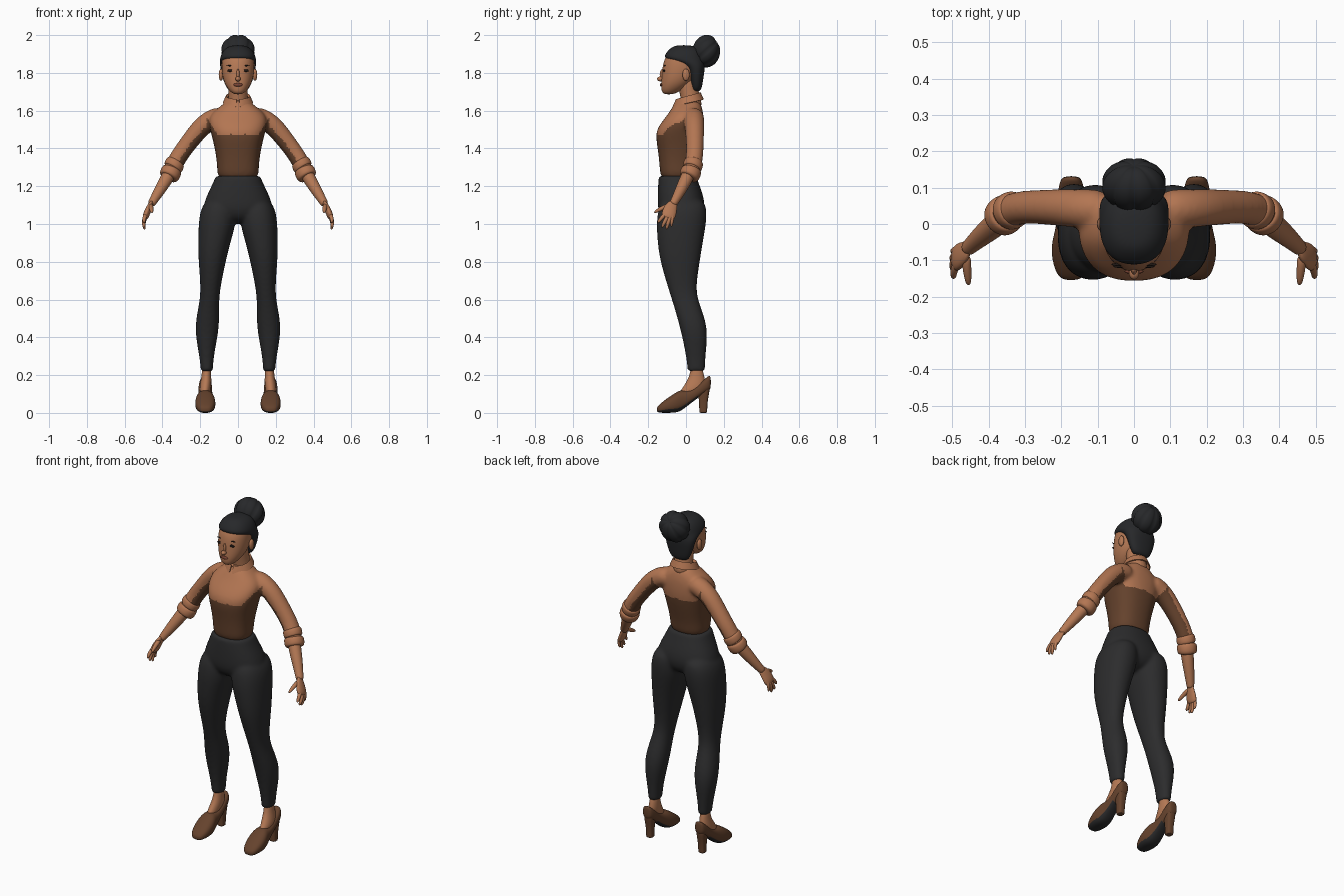
import bpy, bmesh
from math import sin, cos, pi, copysign, exp
from mathutils import Vector

cube = bpy.data.objects.get("Cube")
if cube:
    bpy.data.objects.remove(cube)


def material(name, rgb):
    m = bpy.data.materials.new(name)
    m.use_nodes = True
    m.diffuse_color = (*rgb, 1)
    m.node_tree.nodes["Principled BSDF"].inputs["Base Color"].default_value = (*rgb, 1)
    return m


SKIN = material("skin", (.46, .19, .09))
TAN = material("shirt tan", (.45, .18, .085))
BROWN = material("shirt brown", (.13, .055, .026))
LEATHER = material("shoe brown", (.13, .055, .026))
BLACK = material("trouser black", (.025, .025, .026))
HAIR = material("hair black", (.02, .021, .023))
DARK = material("eye dark", (.015, .01, .008))
LIP = material("lip brown", (.2, .06, .035))


def section(center, u, v, n=2.0, seg=20):
    """Superellipse ring spanned by the axes u and v."""
    ring = []
    for i in range(seg):
        c, s = cos(2 * pi * i / seg), sin(2 * pi * i / seg)
        ring.append(Vector(center) + Vector(u) * copysign(abs(c) ** (2 / n), c)
                    + Vector(v) * copysign(abs(s) ** (2 / n), s))
    return ring


def levels(rows, n=2.0):
    """Horizontal rings from rows of z, x min, x max, y min, y max."""
    return [section(((a + b) / 2, (c + d) / 2, z), ((b - a) / 2, 0, 0), (0, (d - c) / 2, 0), n)
            for z, a, b, c, d in rows]


def centred(rows, n=2.0):
    return levels([(z, -w, w, c, d) for z, w, c, d in rows], n)


def tube(points, flat=1.0):
    """Rings across a path of x, y, z, radius."""
    path = [Vector(p[:3]) for p in points]
    rings = []
    for i, p in enumerate(points):
        t = (path[min(i + 1, len(path) - 1)] - path[max(i - 1, 0)]).normalized()
        v = t.cross(Vector((1, 0, 0))).normalized()
        rings.append(section(path[i], v.cross(t) * p[3] * flat, v * p[3]))
    return rings


def mirrored(rings):
    return [[Vector((-p.x, p.y, p.z)) for p in ring] for ring in rings]


def finish(name, bm, mats, mods=()):
    """Make an object, apply its modifiers and shade it smooth."""
    bmesh.ops.recalc_face_normals(bm, faces=bm.faces)
    me = bpy.data.meshes.new(name)
    bm.to_mesh(me)
    bm.free()
    ob = bpy.data.objects.new(name, me)
    bpy.context.scene.collection.objects.link(ob)
    for kind, settings in mods:
        mod = ob.modifiers.new(kind.title(), kind)
        for key, value in settings.items():
            setattr(mod, key, value)
    dg = bpy.context.evaluated_depsgraph_get()
    ob.data = bpy.data.meshes.new_from_object(ob.evaluated_get(dg))
    ob.modifiers.clear()
    ob.data.materials.clear()
    for m in mats:
        ob.data.materials.append(m)
    ob.data.shade_smooth()
    ob.data.set_sharp_from_angle(angle=1)
    return ob


SUBSURF = ("SUBSURF", {"levels": 2})
MERGE = [SUBSURF, ("REMESH", {"mode": "VOXEL", "voxel_size": .009}),
         ("SMOOTH", {"factor": .5, "iterations": 7})]


def loft(name, parts, mats, mods=(SUBSURF,)):
    bm = bmesh.new()
    for rings in parts:
        rows = [[bm.verts.new(p) for p in ring] for ring in rings]
        for a, b in zip(rows, rows[1:]):
            for i in range(len(a)):
                j = (i + 1) % len(a)
                bm.faces.new((a[i], a[j], b[j], b[i]))
        bm.faces.new(rows[0])
        bm.faces.new(rows[-1])
    return finish(name, bm, mats, mods)


def pair(name, parts, mats, mods=(SUBSURF,)):
    left = loft("left_" + name, parts, mats, mods)
    return left, loft("right_" + name, [mirrored(p) for p in parts], mats, mods)


def ball(name, center, radii, mat, shape=None):
    bm = bmesh.new()
    bmesh.ops.create_uvsphere(bm, u_segments=48 if shape else 20, v_segments=24 if shape else 12, radius=1)
    for v in bm.verts:
        p = shape(v.co) if shape else v.co
        v.co = [c + r * q for c, r, q in zip(center, radii, p)]
    return finish(name, bm, [mat])


# Trousers: hips and both legs merged into one skin
hips = centred([(1.256, .12, -.145, .056), (1.25, .12, -.145, .056), (1.2, .142, -.15, .075),
                (1.13, .178, -.152, .1), (1.06, .19, -.15, .1), (1.0, .1, -.1, .05)], 2.3)
leg = levels([(1.14, .03, .16, -.12, .09), (1.08, .01, .2, -.15, .113), (1.0, .01, .21, -.158, .108),
              (.9, .04, .212, -.152, .09), (.8, .065, .21, -.138, .074), (.65, .096, .196, -.092, .05),
              (.57, .1, .208, -.066, .075), (.48, .098, .226, -.04, .108), (.4, .108, .224, -.02, .114),
              (.3, .128, .205, .0, .104), (.225, .133, .197, .008, .1), (.22, .133, .197, .008, .1)], 2.2)
loft("trousers", [hips, leg, mirrored(leg)], [BLACK], MERGE)

# Shirt: torso and sleeves merged, darker below the bust and under the arms
torso = centred([(1.22, .112, -.135, .048), (1.3, .11, -.14, .052), (1.38, .12, -.148, .072),
                 (1.45, .136, -.16, .088), (1.5, .15, -.158, .095), (1.55, .158, -.122, .095),
                 (1.59, .14, -.09, .092), (1.63, .085, -.066, .082), (1.66, .05, -.04, .065)], 2.4)
sleeve = tube([(.07, .04, 1.57, .055), (.13, .042, 1.56, .055), (.19, .045, 1.52, .053),
               (.25, .047, 1.445, .048), (.31, .047, 1.365, .046), (.345, .035, 1.3, .047),
               (.362, .02, 1.26, .045)])
shirt = loft("shirt", [torso, sleeve, mirrored(sleeve)], [TAN, BROWN], MERGE)
for f in shirt.data.polygons:
    x, y, z = f.center
    inward = -.65 * copysign(f.normal.x, f.normal.x * x) - .75 * f.normal.z
    edge = 1.475 + 1.6 * max(abs(x) - .11, 0)
    f.material_index = int(inward > .25 if abs(x) > .165 else z < edge)

# Rolled cuffs
pair("cuff", [tube([(.325, .043, 1.335, .046), (.332, .04, 1.325, .053), (.343, .034, 1.3, .053), (.35, .03, 1.29, .047)]),
              tube([(.346, .033, 1.295, .046), (.35, .03, 1.285, .056), (.366, .016, 1.25, .056), (.37, .012, 1.243, .04)])], [TAN])

# Forearms and hands
fingers = [[(.482, -.1, 1.06, .014), (.497, -.128, 1.035, .01), (.497, -.15, 1.005, .008)],
           [(.485, -.09, 1.05, .014), (.502, -.112, 1.015, .01), (.497, -.128, .98, .008)],
           [(.485, -.08, 1.05, .014), (.502, -.094, 1.01, .01), (.494, -.104, .97, .008)],
           [(.483, -.07, 1.055, .013), (.5, -.074, 1.02, .009), (.494, -.078, .985, .007)],
           [(.462, -.085, 1.1, .014), (.46, -.125, 1.085, .012), (.455, -.17, 1.06, .008)]]
palm = tube([(.452, -.06, 1.12, .022), (.468, -.08, 1.09, .034), (.484, -.09, 1.055, .04), (.494, -.098, 1.025, .034)], .45)
arm = tube([(.35, .025, 1.29, .036), (.38, .0, 1.235, .035), (.42, -.033, 1.17, .029),
            (.45, -.06, 1.12, .022), (.462, -.072, 1.1, .021)])
pair("forearm_and_hand", [arm, palm] + [tube(f) for f in fingers], [SKIN])

# Neck and head
loft("neck", [tube([(0, .035, 1.6, .058), (0, .025, 1.66, .052), (0, .01, 1.73, .05), (0, .0, 1.78, .05)])], [SKIN])
head = loft("head", [centred([(1.686, .02, -.115, -.07), (1.7, .042, -.13, -.035), (1.735, .068, -.133, .02),
                              (1.775, .082, -.13, .05), (1.82, .088, -.127, .075), (1.87, .088, -.118, .075),
                              (1.91, .075, -.09, .06), (1.935, .04, -.06, .02)], 2.15)], [SKIN])


def on_face(x, z):
    return head.ray_cast((x, -1, z), (0, 1, 0))[1]


# Facial features
ball("nose", (0, -.135, 1.768), (.014, .018, .013), SKIN)
ball("nose_bridge", (0, -.125, 1.79), (.009, .014, .03), SKIN)
ball("lips", on_face(0, 1.737), (.026, .007, .009), LIP)
for side, s in (("left", 1), ("right", -1)):
    ball(side + "_eye", on_face(s * .04, 1.812), (.017, .005, .007), DARK)
    ball(side + "_brow", on_face(s * .042, 1.838), (.021, .004, .003), DARK)
    ball(side + "_ear", (s * .09, .0, 1.79), (.012, .019, .032), SKIN)

# Hair cap swept back to a grooved bun
loft("hair", [centred([(1.7, .04, .035, .07), (1.72, .062, .03, .085), (1.77, .082, .02, .092),
                       (1.82, .094, .008, .1), (1.85, .097, -.03, .1), (1.872, .097, -.118, .1),
                       (1.9, .09, -.112, .092), (1.93, .07, -.085, .075), (1.947, .035, -.055, .03)], 2.3)], [HAIR])


def bun_shape(p):
    """Petal grooves that run round the bun."""
    across = min(1, (p.x ** 2 + p.y ** 2) ** .5)
    lift = abs(sin(4 * (pi / 4 + copysign(1, p.y) * (pi / 2 if not across else 0) + (p.to_2d().angle_signed(Vector((1, 0)), 0) if across > .001 else 0))))
    q = p * (1 - .09 * across * (1 - lift) ** 2 - .12 * exp(-(across / .25) ** 2))
    # lean the petals back
    return Vector((q.x, q.y * .6 + q.z * .8, q.z * .6 - q.y * .8))


ball("hair_bun", (0, .108, 1.915), (.09, .074, .088), HAIR, bun_shape)

# Collar with two front points
bm = bmesh.new()
rows = []
STEPS = 48
for i in range(STEPS + 1):
    a = .1 + (2 * pi - .2) * i / STEPS
    near = min(a, 2 * pi - a)
    dx, dy = sin(a), -cos(a)
    drop = .034 * max(0, 1 - abs(near - .62) / .5)
    rows.append([bm.verts.new((dx * r, .012 + dy * r * 1.02, z + dy * .018 - d))
                 for r, z, d in ((.058, 1.665, 0), (.064, 1.676, 0), (.078 + drop * .35, 1.64, drop))])
for a, b in zip(rows, rows[1:]):
    for k in range(2):
        bm.faces.new((a[k], b[k], b[k + 1], a[k + 1]))
finish("collar", bm, [TAN], [("SOLIDIFY", {"thickness": .006, "offset": 0})])

# Feet and heeled shoes
pair("foot", [levels([(.25, .142, .19, .025, .085), (.2, .142, .192, .02, .095), (.16, .14, .2, .0, .105),
                      (.125, .145, .205, -.025, .1), (.1, .15, .2, -.04, .07)])], [SKIN])
shoe_rows = [(-.155, .02, .006, .028), (-.14, .04, 0, .046), (-.1, .053, 0, .078), (-.06, .055, 0, .104),
             (-.03, .048, .008, .122), (.0, .041, .03, .118), (.04, .037, .062, .13),
             (.09, .037, .098, .172), (.12, .031, .115, .198), (.132, .02, .13, .195)]
upper = [section((.173, y, (a + b) / 2), (w, 0, 0), (0, 0, (b - a) / 2), 2.5) for y, w, a, b in shoe_rows]
for shoe in pair("shoe", [upper], [LEATHER, BLACK]):
    for f in shoe.data.polygons:
        f.material_index = int(f.normal.z < -.5 and f.center.y < .07)
pair("heel", [levels([(0, .153, .193, .07, .112), (.004, .153, .193, .07, .112), (.06, .152, .194, .07, .114),
                      (.11, .146, .2, .062, .124), (.15, .144, .202, .06, .128)], 3)], [LEATHER])
